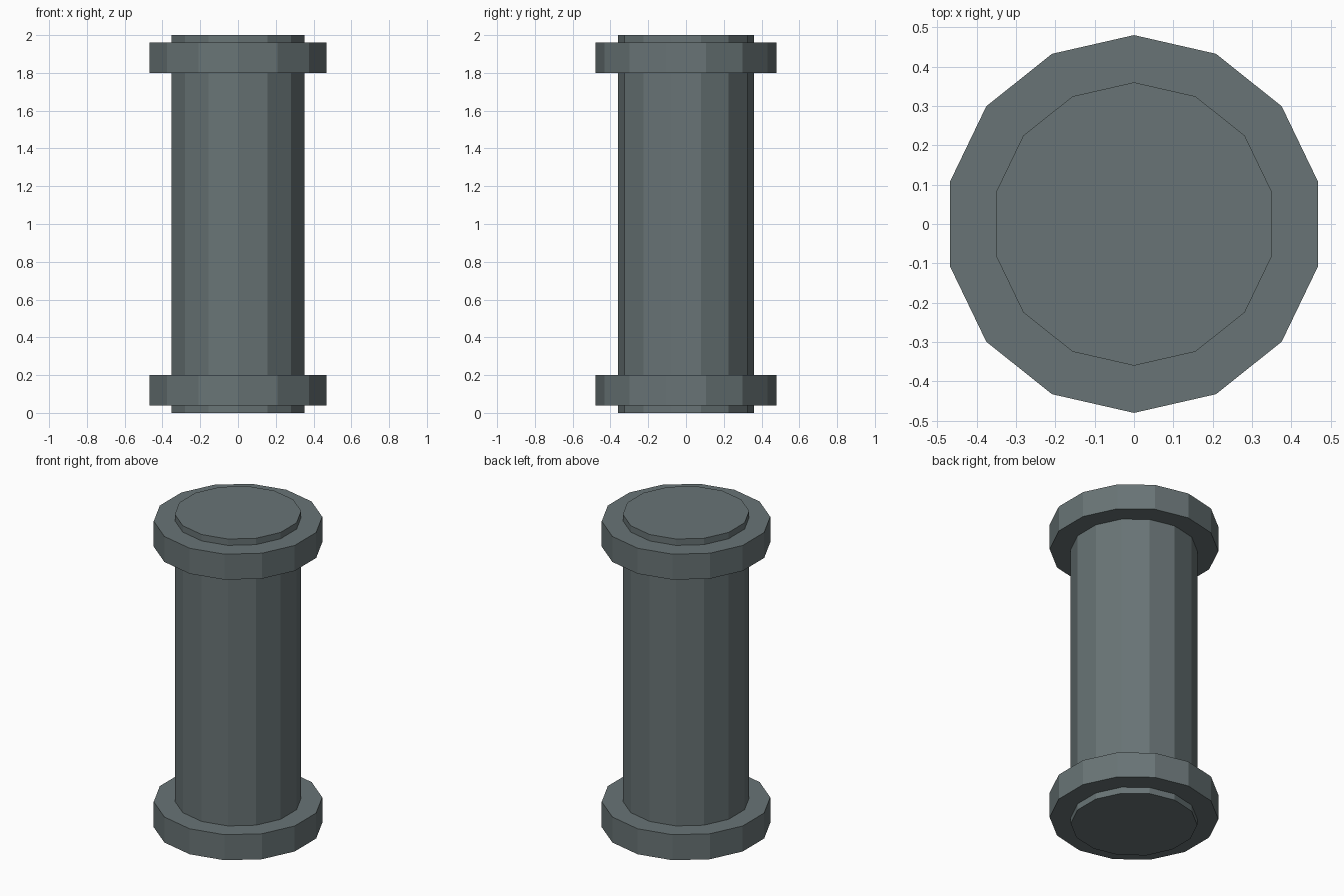
import bpy

if "Cube" in bpy.data.objects:
    bpy.data.objects.remove(bpy.data.objects["Cube"])

SIDES = 14

slate = bpy.data.materials.new("slate_grey")
slate.diffuse_color = (0.14, 0.175, 0.18, 1.0)
slate.use_nodes = True
slate.node_tree.nodes["Principled BSDF"].inputs["Base Color"].default_value = slate.diffuse_color


def cylinder(name, radius, z_low, z_high):
    # Flat-shaded prism with a vertex on the +y axis
    bpy.ops.mesh.primitive_cylinder_add(
        vertices=SIDES, radius=radius, depth=z_high - z_low,
        location=(0, 0, (z_low + z_high) / 2))
    obj = bpy.context.object
    obj.name = name
    obj.data.name = name
    obj.data.materials.append(slate)
    return obj


# Straight pipe running the full height
cylinder("pipe_body", 0.36, 0.0, 2.0)

# Wider flange near each end
for name, z_low in (("bottom_flange", 0.04), ("top_flange", 1.80)):
    cylinder(name, 0.48, z_low, z_low + 0.16)
